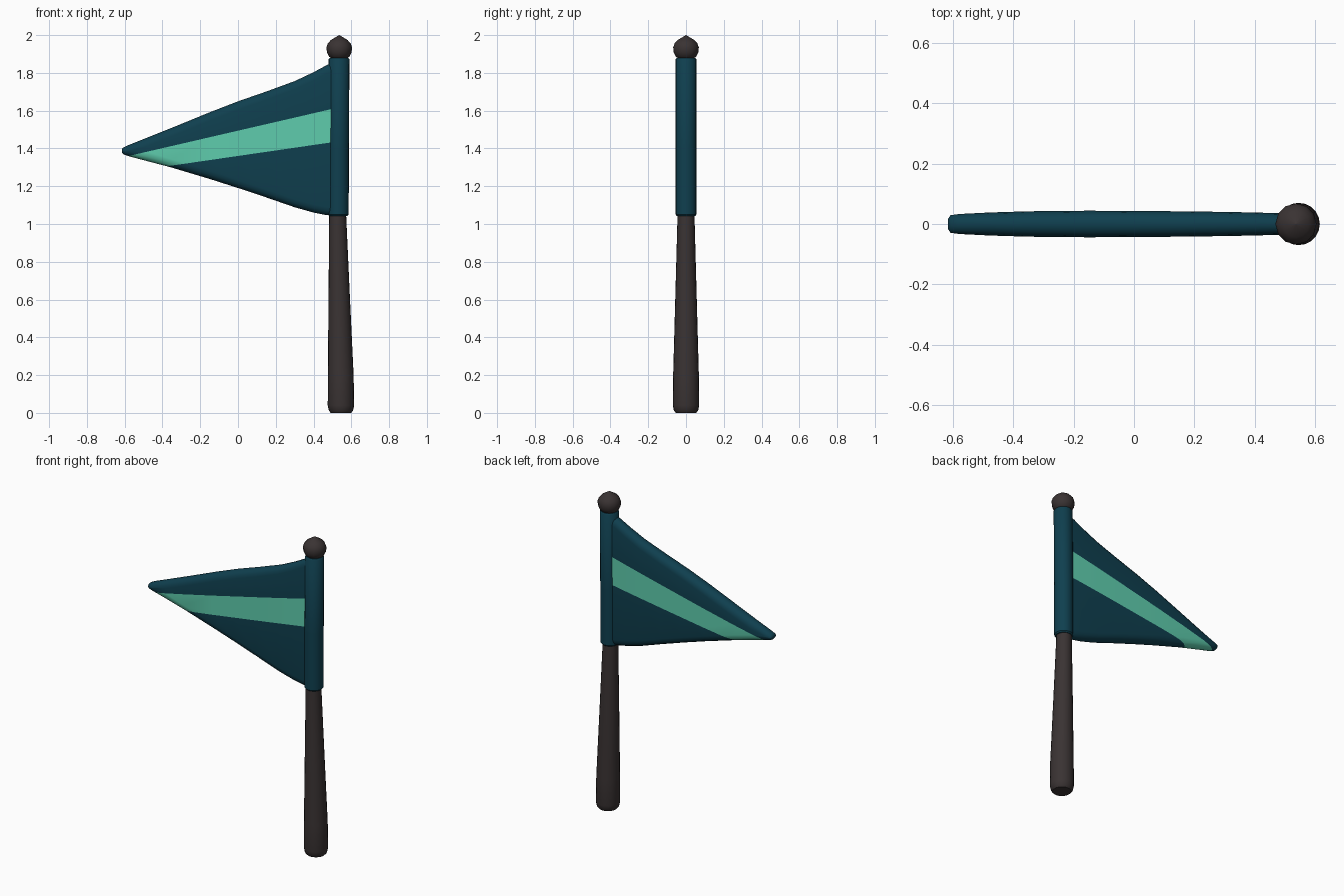
import bpy, bmesh, math
from mathutils import Vector

if "Cube" in bpy.data.objects:
    bpy.data.objects.remove(bpy.data.objects["Cube"])


def material(name, rgb):
    m = bpy.data.materials.new(name)
    m.diffuse_color = (*rgb, 1)
    m.use_nodes = True
    m.node_tree.nodes["Principled BSDF"].inputs["Base Color"].default_value = m.diffuse_color
    return m


TEAL = material("dark teal cloth", (0.0048, 0.050, 0.078))
MINT = material("mint stripe", (0.114, 0.61, 0.42))
WOOD = material("dark brown wood", (0.042, 0.033, 0.033))


def loft(bm, rings):
    """Join equal-length point rings into a closed skin with end caps."""
    loops = [[bm.verts.new(p) for p in ring] for ring in rings]
    n = len(loops[0])
    for a, b in zip(loops, loops[1:]):
        for i in range(n):
            j = (i + 1) % n
            bm.faces.new((a[i], a[j], b[j], b[i]))
    bm.faces.new(loops[0])
    bm.faces.new(loops[-1])
    bmesh.ops.recalc_face_normals(bm, faces=bm.faces[:])


def finish(name, bm, mats, angle=40):
    me = bpy.data.meshes.new(name)
    bm.to_mesh(me)
    bm.free()
    for m in mats:
        me.materials.append(m)
    ob = bpy.data.objects.new(name, me)
    bpy.context.collection.objects.link(ob)
    bpy.ops.object.select_all(action='DESELECT')
    ob.select_set(True)
    bpy.context.view_layer.objects.active = ob
    bpy.ops.object.shade_smooth_by_angle(angle=math.radians(angle))
    return ob


def turned(name, profile, mat, sides, angle=40):
    """Round part from (centre x, z, radius) stations; the axis may lean."""
    bm = bmesh.new()
    loft(bm, [[(cx + r * math.cos(math.tau * i / sides),
                r * math.sin(math.tau * i / sides), z) for i in range(sides)]
              for cx, z, r in profile])
    return finish(name, bm, [mat], angle)


# tapered, slightly leaning pole
turned("pole", [(0.545, 0, 0.054), (0.545, 0.012, 0.064), (0.545, 0.04, 0.07),
                (0.544, 0.2, 0.068), (0.536, 0.6, 0.057), (0.528, 1.04, 0.045),
                (0.535, 1.90, 0.04)], WOOD, 20)

# knob on top, ending in a blunt point
turned("finial", [(0.536, 1.872, 0.035), (0.536, 1.886, 0.054), (0.536, 1.908, 0.065),
                  (0.536, 1.935, 0.068), (0.536, 1.957, 0.06), (0.536, 1.974, 0.044),
                  (0.536, 2.0, 0.001)], WOOD, 12)

# cloth sleeve around the pole
turned("sleeve", [(0.531, 1.042, 0.048), (0.531, 1.05, 0.055), (0.532, 1.4, 0.055),
                  (0.535, 1.872, 0.055), (0.535, 1.88, 0.049)], TEAL, 20)

# padded triangular flag: x, bottom z, top z, half thickness
stations = [(-0.615, 1.378, 1.398, 0.018), (-0.607, 1.369, 1.405, 0.029),
            (-0.58, 1.359, 1.418, 0.033), (-0.48, 1.332, 1.458, 0.038),
            (-0.35, 1.298, 1.51, 0.042), (-0.15, 1.238, 1.592, 0.044),
            (0.0, 1.19, 1.65, 0.043), (0.15, 1.14, 1.702, 0.042),
            (0.3, 1.088, 1.757, 0.04), (0.4, 1.06, 1.804, 0.038),
            (0.47, 1.046, 1.842, 0.036), (0.52, 1.045, 1.865, 0.034)]


def section(x, lo, hi, h):
    r = min(0.045, (hi - lo) / 2)
    pts = []
    for k in range(16):
        a = math.pi * (k if k < 8 else k + 0) / 7 if k < 8 else math.pi * (1 + (k - 8) / 7)
        base = hi - r if k < 8 else lo + r
        # the two ends of each half round continue into the flat sides
        pts.append((x, h * math.cos(a), base + r * math.sin(a) + (0.0005 if k < 8 else -0.0005)))
    return pts


bm = bmesh.new()
loft(bm, [section(*s) for s in stations])

# cut both stripe borders through the flag, then colour between them
borders = [((0.48, 1.605), (-0.58, 1.36)), ((0.48, 1.43), (-0.38, 1.305))]
planes = []
for (x1, z1), (x0, z0) in borders:
    co = Vector((x0, 0, z0))
    no = Vector((-(z1 - z0), 0, x1 - x0)).normalized()
    planes.append((co, no))
    bmesh.ops.bisect_plane(bm, geom=bm.verts[:] + bm.edges[:] + bm.faces[:],
                           plane_co=co, plane_no=no, dist=1e-5)
for f in bm.faces:
    c = f.calc_center_median()
    below_top = (c - planes[0][0]).dot(planes[0][1]) < 0
    above_low = (c - planes[1][0]).dot(planes[1][1]) > 0
    f.material_index = int(below_top and above_low)
finish("flag", bm, [TEAL, MINT], 50)
